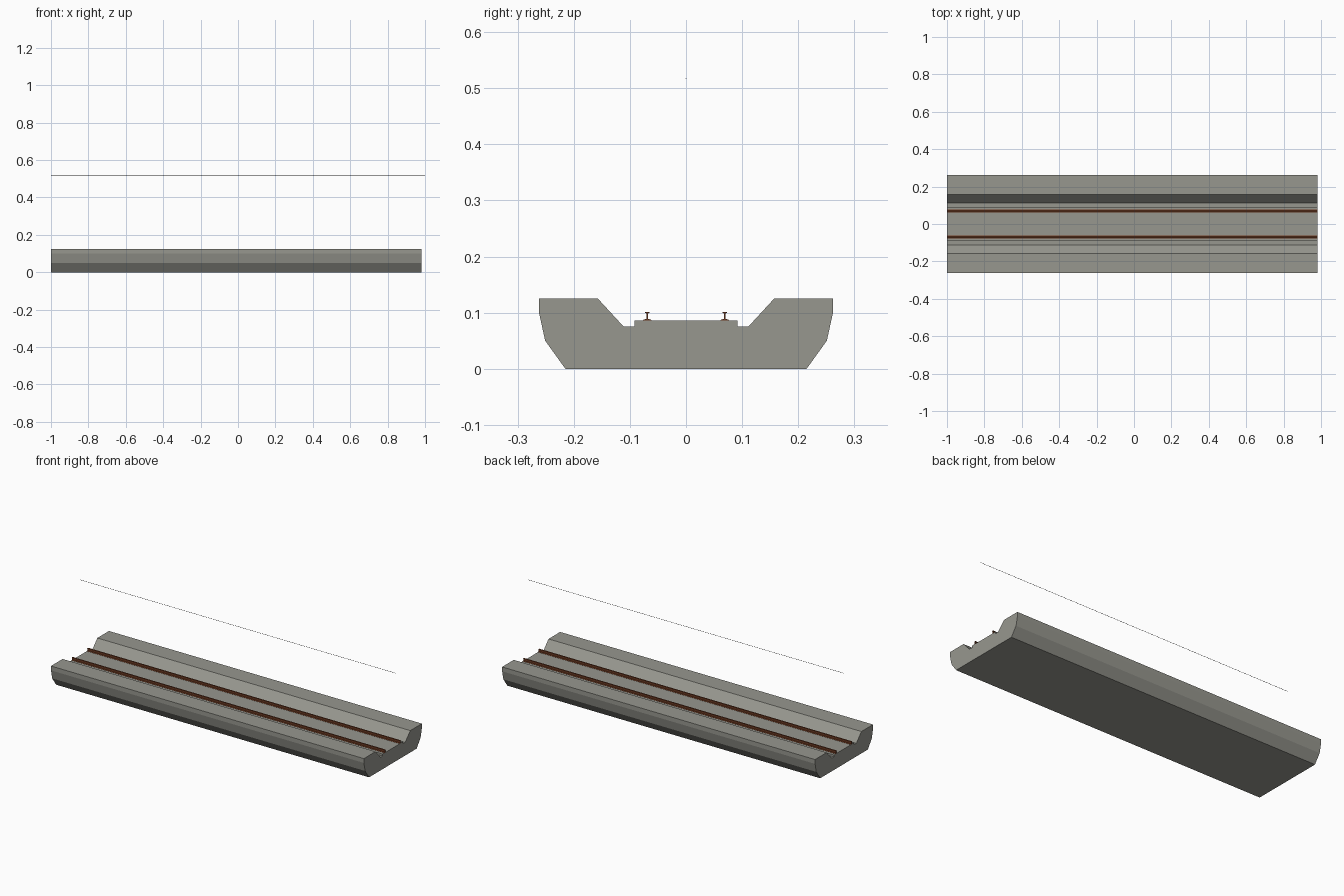
import bpy, bmesh, math

if "Cube" in bpy.data.objects:
    bpy.data.objects.remove(bpy.data.objects["Cube"])


def material(name, rgb):
    m = bpy.data.materials.new(name)
    m.diffuse_color = (*rgb, 1)
    m.use_nodes = True
    m.node_tree.nodes["Principled BSDF"].inputs["Base Color"].default_value = m.diffuse_color
    return m


concrete = material("concrete grey", (0.31, 0.31, 0.275))
rust = material("rusty steel", (0.16, 0.045, 0.017))
cable = material("dark cable", (0.05, 0.05, 0.05))


def extrude_x(name, profile, x0, x1, mat, y=0.0, z=0.0):
    """Extrude a (y, z) outline along x and cap both ends."""
    bm = bmesh.new()
    face = bm.faces.new([bm.verts.new((x0, y + a, z + b)) for a, b in profile])
    new = bmesh.ops.extrude_face_region(bm, geom=[face])["geom"]
    moved = [v for v in new if isinstance(v, bmesh.types.BMVert)]
    bmesh.ops.translate(bm, verts=moved, vec=(x1 - x0, 0, 0))
    bmesh.ops.recalc_face_normals(bm, faces=bm.faces)
    mesh = bpy.data.meshes.new(name)
    bm.to_mesh(mesh)
    bm.free()
    mesh.materials.append(mat)
    ob = bpy.data.objects.new(name, mesh)
    bpy.context.collection.objects.link(ob)
    return ob


def mirrored(half):
    return half + [(-a, b) for a, b in reversed(half)]


# Concrete trough deck with raised track slab
deck = [(0.215, 0), (0.251, 0.05), (0.262, 0.1), (0.262, 0.125), (0.157, 0.125),
        (0.111, 0.075), (0.092, 0.075), (0.092, 0.086)]
extrude_x("trough_deck", mirrored(deck), -1, 0.98, concrete)

# Two rails: wide foot, thin web, narrow head
rail = [(0.0075, 0), (0.0075, 0.001), (0.0015, 0.003), (0.0015, 0.0125),
        (0.004, 0.0135), (0.004, 0.0155)]
for side, name in ((-1, "rail_front"), (1, "rail_back")):
    extrude_x(name, mirrored(rail), -1, 0.98, rust, y=side * 0.069, z=0.086)

# Overhead contact wire
r = 0.0008
circle = [(r * math.cos(i * math.tau / 6), r * math.sin(i * math.tau / 6)) for i in range(6)]
extrude_x("overhead_wire", circle, -1, 1, cable, z=0.518)
